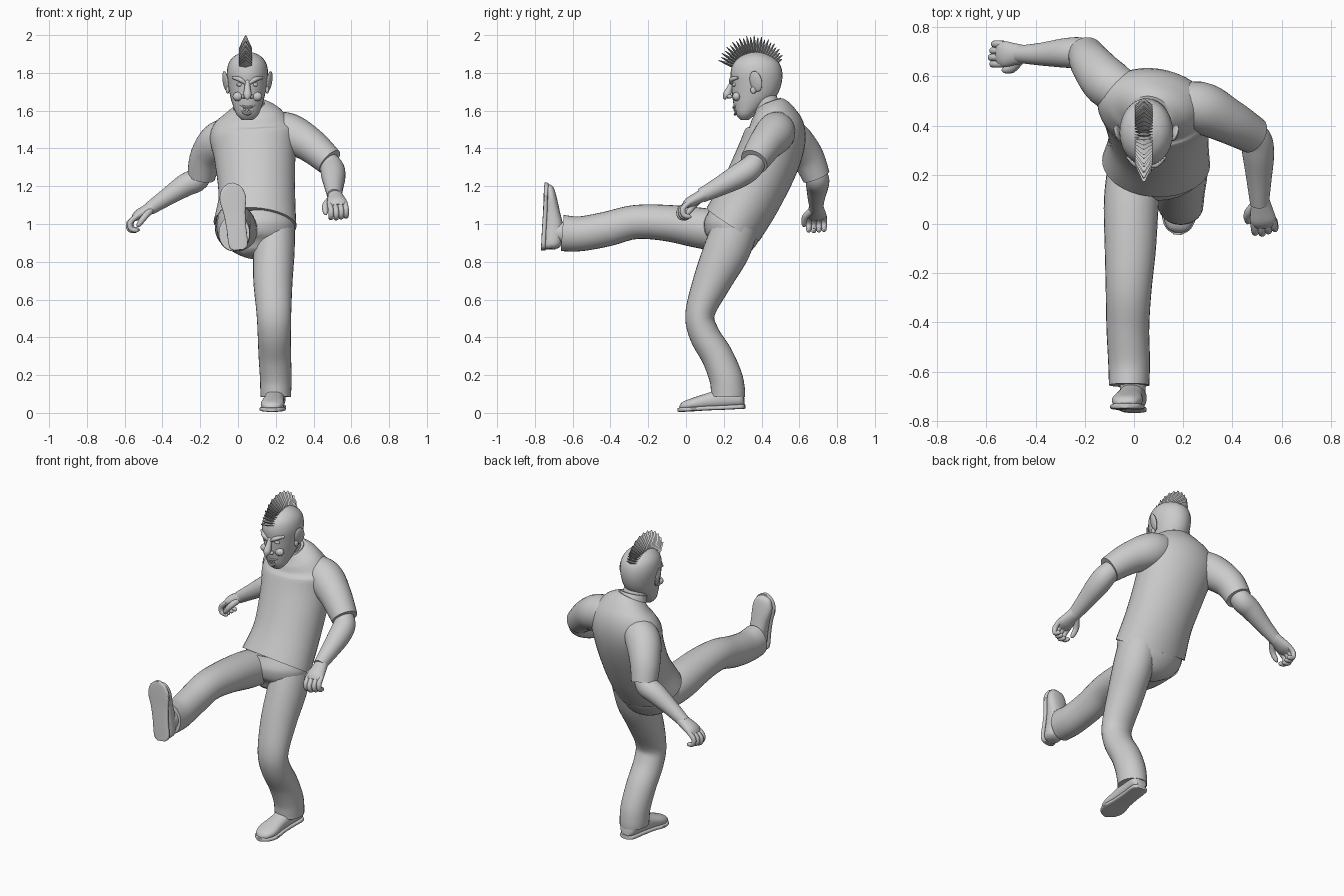
import bpy, bmesh, math
from mathutils import Vector

cube = bpy.data.objects.get("Cube")
if cube:
    bpy.data.objects.remove(cube, do_unlink=True)

grey = bpy.data.materials.new("plain grey")
grey.use_nodes = True
grey.diffuse_color = (0.6, 0.6, 0.6, 1)
grey.node_tree.nodes["Principled BSDF"].inputs["Base Color"].default_value = (0.6, 0.6, 0.6, 1)

parts = []


def finish(name, bm):
    bmesh.ops.recalc_face_normals(bm, faces=bm.faces)
    mesh = bpy.data.meshes.new(name)
    bm.to_mesh(mesh)
    bm.free()
    mesh.materials.append(grey)
    obj = bpy.data.objects.new(name, mesh)
    bpy.context.collection.objects.link(obj)
    parts.append(obj)
    return obj


def smooth_path(rows, steps):
    """Catmull-Rom interpolation of whole section rows."""
    out = []
    for i in range(len(rows) - 1):
        a, b, c, d = (rows[min(max(i + k, 0), len(rows) - 1)] for k in (-1, 0, 1, 2))
        for s in range(steps):
            t = s / steps
            out.append([0.5 * (2 * q + (r - p) * t + (2 * p - 5 * q + 4 * r - u) * t * t
                               + (3 * q - p - 3 * r + u) * t ** 3)
                        for p, q, r, u in zip(a, b, c, d)])
    return out + [list(rows[-1])]


def tube(name, rows, side=(1, 0, 0), side_end=None, axis=None, n=28, steps=5, power=2):
    """Loft of rows (x, y, z, half width along side, half depth)."""
    rows = [r if len(r) == 5 else (*r, r[-1]) for r in rows]
    rows = smooth_path(rows, steps)
    centres = [Vector(r[:3]) for r in rows]
    side, last = Vector(side), len(rows) - 1
    side_end = Vector(side_end) if side_end else side
    bm, rings = bmesh.new(), []
    for i, row in enumerate(rows):
        tangent = Vector(axis) if axis else centres[min(i + 1, last)] - centres[max(i - 1, 0)]
        tangent.normalize()
        s = side.lerp(side_end, i / last)
        s = (s - tangent * s.dot(tangent)).normalized()
        depth = tangent.cross(s)
        ring = []
        for k in range(n):
            ang = math.tau * k / n
            c, d = (math.copysign(abs(f) ** (2 / power), f) for f in (math.cos(ang), math.sin(ang)))
            ring.append(bm.verts.new(centres[i] + s * c * max(row[3], .002)
                                     + depth * d * max(row[4], .002)))
        rings.append(ring)
    for lo, hi in zip(rings, rings[1:]):
        for k in range(n):
            bm.faces.new((lo[k], lo[(k + 1) % n], hi[(k + 1) % n], hi[k]))
    bm.faces.new(rings[0])
    bm.faces.new(rings[-1])
    return finish(name, bm)


def blob(name, loc, scale, rot=(0, 0, 0)):
    bm = bmesh.new()
    bmesh.ops.create_uvsphere(bm, u_segments=20, v_segments=12, radius=1)
    obj = finish(name, bm)
    obj.location, obj.scale, obj.rotation_euler = loc, scale, rot


# Shirt body and collar
tube("shirt", [(.09, .25, 1, .22, .165), (.1, .34, 1.15, .203, .168), (.09, .435, 1.35, .215, .17),
               (.08, .475, 1.485, .23, .158), (.075, .465, 1.575, .17, .12),
               (.065, .445, 1.63, .088, .08)],
     side=(1, 0, 0), side_end=(1, -.25, .15), n=40)
tube("collar", [(.065, .442, 1.61, .09, .085), (.06, .43, 1.645, .078, .074)],
     axis=(0, -.35, 1), steps=2)
tube("neck", [(.065, .45, 1.57, .072), (.052, .395, 1.7, .068)])

# Sleeves
tube("left_sleeve", [(.13, .48, 1.53, .07), (.26, .475, 1.485, .105), (.38, .42, 1.42, .092),
                     (.485, .36, 1.33, .076)], side=(0, 1, 0))
tube("right_sleeve", [(.03, .51, 1.5, .07), (-.09, .56, 1.45, .1), (-.165, .64, 1.36, .088),
                      (-.195, .69, 1.25, .074)], side=(0, 1, 0))

# Bare forearms
tube("left_forearm", [(.45, .385, 1.36, .05), (.495, .345, 1.3, .063), (.505, .28, 1.255, .064),
                      (.508, .18, 1.2, .051), (.51, .08, 1.15, .038)], side=(1, 0, 0))
tube("right_forearm", [(-.18, .68, 1.31, .05), (-.212, .695, 1.24, .062), (-.28, .695, 1.205, .06),
                       (-.38, .69, 1.14, .046), (-.47, .69, 1.08, .035)], side=(0, 1, 0))


def hand(prefix, wrist, forward, thumb):
    """Palm, four curled fingers and a thumb in a local frame."""
    f = Vector(forward).normalized()
    t = Vector(thumb)
    t = (t - f * t.dot(f)).normalized()
    down = f.cross(t)
    if down.z > 0:
        down = -down

    def at(u, v, w, *size):
        return (*(Vector(wrist) + f * u + t * v + down * w), *size)

    tube(prefix + "_palm", [at(-.02, 0, 0, .036, .033), at(.03, 0, 0, .045, .031),
                            at(.08, 0, 0, .053, .027), at(.11, 0, .005, .042, .015)], side=t)
    for i in range(4):
        v, reach = .04 - .027 * i, 1 - .05 * abs(i - 1)
        tube(f"{prefix}_finger_{i + 1}",
             [at(.08, v, 0, .014), at(.14 * reach, v, .012, .015), at(.155 * reach, v, .045, .014),
              at(.13 * reach, v, .066, .012), at(.12 * reach, v, .068, .004)], side=t, n=10, steps=3)
    tube(prefix + "_thumb", [at(.01, .025, .01, .018), at(.055, .06, .025, .017),
                             at(.1, .064, .045, .013), at(.112, .06, .05, .004)],
         side=down, n=10, steps=3)


hand("left_hand", (.515, .085, 1.15), (.12, -.85, -.45), (-1, 0, 0))
hand("right_hand", (-.46, .69, 1.085), (-.86, 0, -.48), (0, -1, 0))

# Trousers
tube("trouser_seat", [(.09, .26, 1.05, .19, .14), (.095, .245, .97, .205, .155),
                      (.1, .22, .89, .16, .12), (.1, .19, .84, .07, .05)], side=(1, 0, 0))
tube("standing_trouser_leg", [(.19, .27, 1, .11, .12), (.19, .215, .86, .11, .122),
                              (.185, .14, .7, .104, .102), (.19, .075, .53, .092, .078),
                              (.192, .095, .42, .088, .08), (.195, .165, .3, .086, .084),
                              (.2, .21, .19, .084, .088), (.2, .222, .12, .082, .09),
                              (.2, .223, .085, .08, .09)])
tube("kicking_trouser_leg", [(.01, .27, .95, .11, .1), (-.01, .1, .975, .112, .108),
                             (-.015, -.1, 1.005, .104, .096), (-.022, -.27, 1.01, .093, .09),
                             (-.025, -.42, .973, .087, .092), (-.02, -.56, .948, .085, .092),
                             (-.02, -.655, .952, .082, .096)])


def shoe(prefix, heel, forward, up):
    """Upper, flat sole and sock, running from heel to toe."""
    f, up = Vector(forward).normalized(), Vector(up)

    def at(u, h, a, b):
        return (*(Vector(heel) + f * u + up * h), a, b)

    tube(prefix + "_upper", [at(.005, .045, .03, .03), at(.03, .058, .05, .048),
                             at(.12, .06, .052, .052), at(.2, .05, .055, .042),
                             at(.28, .038, .062, .032), at(.33, .03, .045, .022),
                             at(.348, .024, .015, .008)], axis=f, power=2.3)
    tube(prefix + "_sole", [at(0, .012, .028, .012), at(.025, .012, .05, .012),
                            at(.12, .012, .052, .012), at(.2, .013, .058, .012),
                            at(.275, .012, .07, .012), at(.33, .012, .052, .012),
                            at(.357, .012, .014, .01)], axis=f, power=4)
    tube(prefix + "_sock", [at(.09, .05, .05, .055), at(.09, .16, .055, .06)])


shoe("standing_shoe", (.205, .312, .022), (-.08, -1, -.05), (0, 0, 1))
shoe("kicking_shoe", (.005, -.768, .863), (-.12, .05, 1), (0, 1, 0))

# Head: z, front y, back y, half width
mid = .05
skull = [(1.55, .29, .33, .028), (1.58, .265, .37, .058), (1.63, .252, .43, .078),
         (1.68, .245, .48, .092), (1.74, .24, .505, .103), (1.8, .236, .51, .109),
         (1.85, .25, .495, .1), (1.885, .285, .455, .074), (1.905, .33, .41, .038),
         (1.91, .355, .385, .01)]
tube("head", [(mid, (a + b) / 2, z, w, (b - a) / 2) for z, a, b, w in skull], axis=(0, 0, 1))

# Nose and grinning mouth
tube("nose", [(mid, .25, 1.76, .012), (mid, .232, 1.72, .016), (mid, .217, 1.685, .022),
              (mid, .208, 1.667, .013), (mid, .21, 1.66, .003)], n=14)
for lip, drop in (("upper_lip", 0), ("lower_lip", .036)):
    tube(lip, [(mid + .052 * k, .252 + .035 * k * k + drop * .2, 1.617 + .027 * k * k - drop * (1 - k * k), .007)
               for k in (-1, -.5, 0, .5, 1)], side=(0, 0, 1), n=8, steps=3)
for i in range(7):
    k = (i - 3) / 3.6
    blob(f"tooth_{i + 1}", (mid + .05 * k, .257 + .035 * k * k, 1.606 + .026 * k * k), (.006, .005, .01))

# Paired eyes, brows, cheeks, nostrils and ears
for label, s in (("left", 1), ("right", -1)):
    blob(label + "_eye", (mid + s * .04, .257, 1.738), (.017, .012, .011))
    tube(label + "_brow", [(mid + s * .012, .24, 1.745, .008), (mid + s * .04, .241, 1.765, .013),
                           (mid + s * .078, .275, 1.775, .007)], side=(0, 0, 1), n=10)
    blob(label + "_cheek", (mid + s * .05, .268, 1.675), (.028, .022, .024))
    blob(label + "_nostril", (mid + s * .02, .232, 1.675), (.013, .014, .011))
    blob(label + "_ear", (mid + s * .115, .37, 1.755), (.012, .034, .056), (.15, s * .2, s * -.35))
    blob(label + "_ear_lobe", (mid + s * .105, .357, 1.71), (.01, .016, .02))

# Mohawk: a fan of flat four-sided spikes
count = 24
for i in range(count):
    k = i / (count - 1)
    ang = math.radians(160 - 132 * k)
    out = Vector((0, math.cos(ang), math.sin(ang)))
    tip = .206 - .035 * k ** 3 - .008 * (i % 2)
    base = Vector((mid - .01, .365, 1.796))
    tube(f"mohawk_spike_{i + 1}", [(*(base + out * r), a, b) for r, a, b in
                                   ((.075, .036, .007), (.135, .035, .011), (tip, .004, .002))],
         side=(1, 0, 0), n=4, steps=1)

# Smooth shading with crisp hems
bpy.ops.object.select_all(action='DESELECT')
for obj in parts:
    obj.select_set(True)
bpy.context.view_layer.objects.active = parts[0]
bpy.ops.object.shade_smooth_by_angle(angle=math.radians(40))
